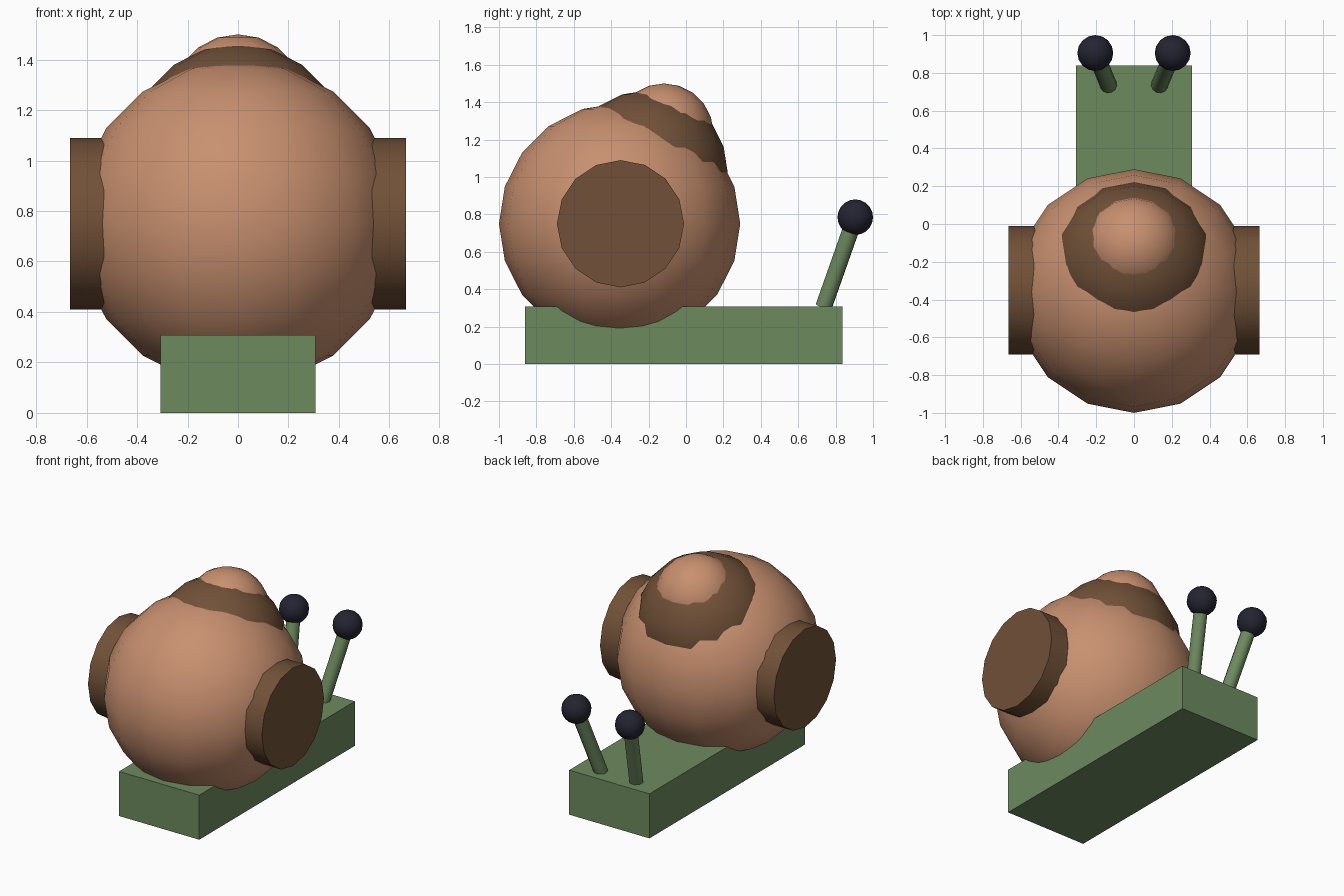
import bpy, math
from mathutils import Vector

if "Cube" in bpy.data.objects:
    bpy.data.objects.remove(bpy.data.objects["Cube"])


def material(name, r, g, b):
    def lin(c):
        c /= 255
        return c / 12.92 if c <= 0.04045 else ((c + 0.055) / 1.055) ** 2.4
    m = bpy.data.materials.new(name)
    m.diffuse_color = (lin(r), lin(g), lin(b), 1)
    m.use_nodes = True
    m.node_tree.nodes["Principled BSDF"].inputs["Base Color"].default_value = m.diffuse_color
    return m


TAN = material("tan shell", 200, 144, 111)
BROWN = material("dark brown", 113, 81, 56)
GREEN = material("moss green", 109, 138, 95)
BLACK = material("eye black", 36, 36, 50)


def finish(name, mat, smooth=True):
    ob = bpy.context.object
    ob.name = name
    ob.data.materials.append(mat)
    if smooth:
        bpy.ops.object.shade_smooth_by_angle(angle=math.radians(40))
    return ob


def ball(name, centre, radius, mat):
    bpy.ops.mesh.primitive_uv_sphere_add(segments=16, ring_count=10,
                                         radius=radius, location=centre)
    return finish(name, mat)


def rod(name, a, b, radius, sides, mat):
    a, b = Vector(a), Vector(b)
    d = b - a
    bpy.ops.mesh.primitive_cylinder_add(
        vertices=sides, radius=radius, depth=d.length, location=(a + b) / 2,
        rotation=d.to_track_quat('Z', 'Y').to_euler())
    return finish(name, mat)


# Flat body slab
bpy.ops.mesh.primitive_cube_add(size=1, location=(0, -0.012, 0.154))
bpy.context.object.scale = (0.614, 1.70, 0.308)
bpy.ops.object.transform_apply(location=False, rotation=False, scale=True)
finish("body", GREEN, smooth=False)

# Shell: three overlapping whorls
ball("shell_main", (0, -0.355, 0.75), 0.645, TAN)
ball("shell_middle_whorl", (0, -0.21, 1.03), 0.432, BROWN)
ball("shell_top_whorl", (0, -0.118, 1.235), 0.265, TAN)

# Mirrored parts: side discs, eye stalks and eyes
for side, s in (("left", -1), ("right", 1)):
    rod("shell_disc_" + side, (s * 0.46, -0.35, 0.75), (s * 0.665, -0.35, 0.75),
        0.34, 16, BROWN)
    rod("eye_stalk_" + side, (s * 0.135, 0.736, 0.306), (s * 0.205, 0.905, 0.785),
        0.045, 12, GREEN)
    ball("eye_" + side, (s * 0.205, 0.905, 0.785), 0.095, BLACK)
